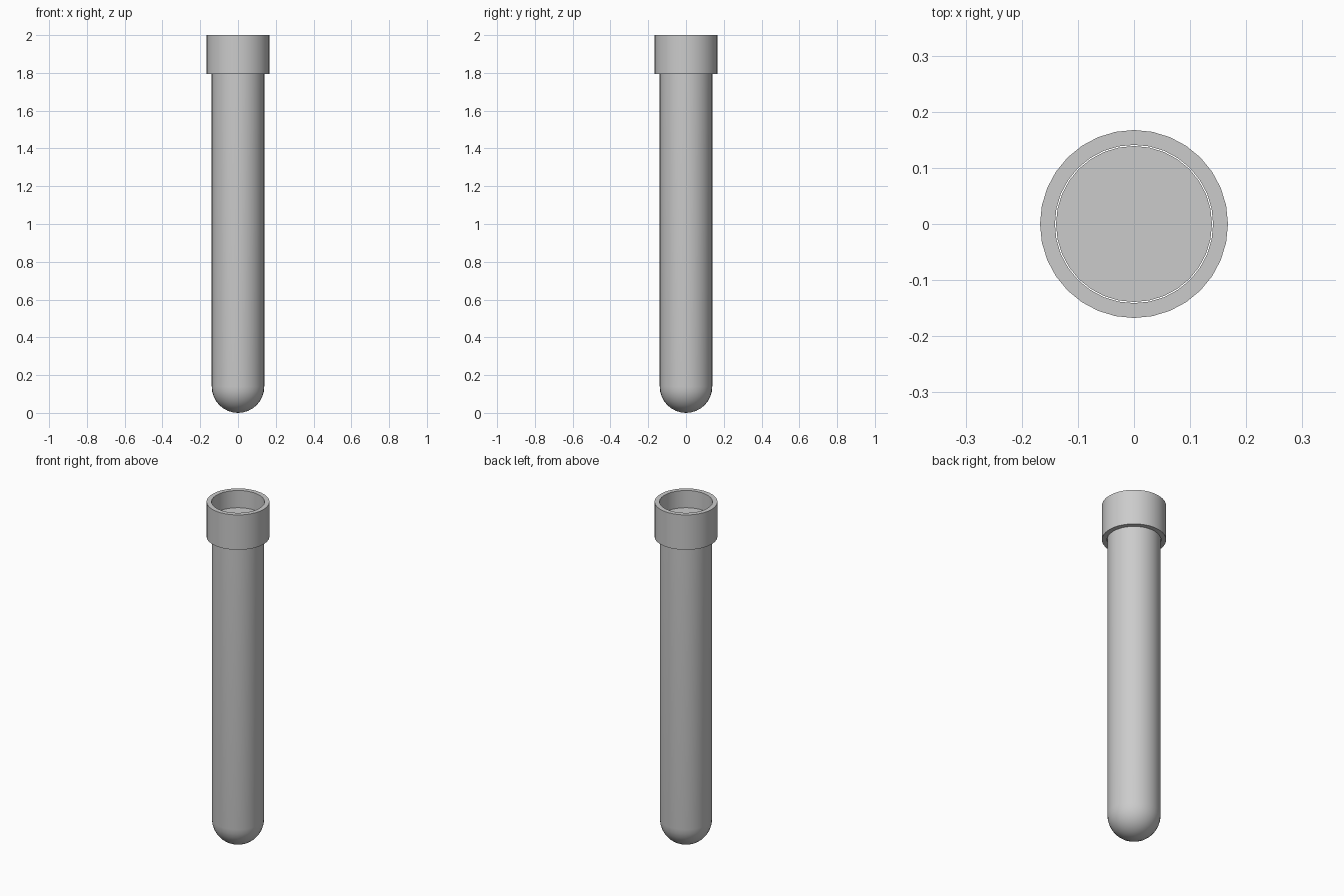
import bpy, bmesh, math

if "Cube" in bpy.data.objects:
    bpy.data.objects.remove(bpy.data.objects["Cube"])

SIDES = 32
TUBE_R = 0.139
CAP_R, CAP_INNER_R = 0.1675, 0.141
CAP_BOTTOM, CAP_TOP, TUBE_TOP = 1.795, 2.0, 1.9


def lathe(name, profile, closed=False):
    """Revolve an (r, z) profile around the z axis."""
    bm = bmesh.new()
    verts = [bm.verts.new((r, 0, z)) for r, z in profile]
    edges = [bm.edges.new(pair) for pair in zip(verts, verts[1:])]
    if closed:
        edges.append(bm.edges.new((verts[-1], verts[0])))
    bmesh.ops.spin(bm, geom=verts + edges, cent=(0, 0, 0), axis=(0, 0, 1),
                   angle=math.tau, steps=SIDES, use_duplicate=False)
    bmesh.ops.remove_doubles(bm, verts=bm.verts[:], dist=1e-5)
    bmesh.ops.recalc_face_normals(bm, faces=bm.faces[:])
    mesh = bpy.data.meshes.new(name)
    bm.to_mesh(mesh)
    bm.free()
    obj = bpy.data.objects.new(name, mesh)
    bpy.context.collection.objects.link(obj)
    bpy.ops.object.select_all(action='DESELECT')
    obj.select_set(True)
    bpy.context.view_layer.objects.active = obj
    bpy.ops.object.shade_smooth_by_angle(angle=math.radians(30))
    return obj


# Tube: hemispherical bottom, straight wall, flat top recessed in the collar
steps = 8
profile = [(TUBE_R * math.sin(a), TUBE_R * (1 - math.cos(a)))
           for a in (i * math.pi / 2 / steps for i in range(steps + 1))]
profile += [(TUBE_R, TUBE_TOP), (0, TUBE_TOP)]
lathe("tube", profile)

# Collar: open ring around the tube mouth
lathe("collar", [(CAP_INNER_R, CAP_BOTTOM), (CAP_R, CAP_BOTTOM),
                 (CAP_R, CAP_TOP), (CAP_INNER_R, CAP_TOP)], closed=True)
